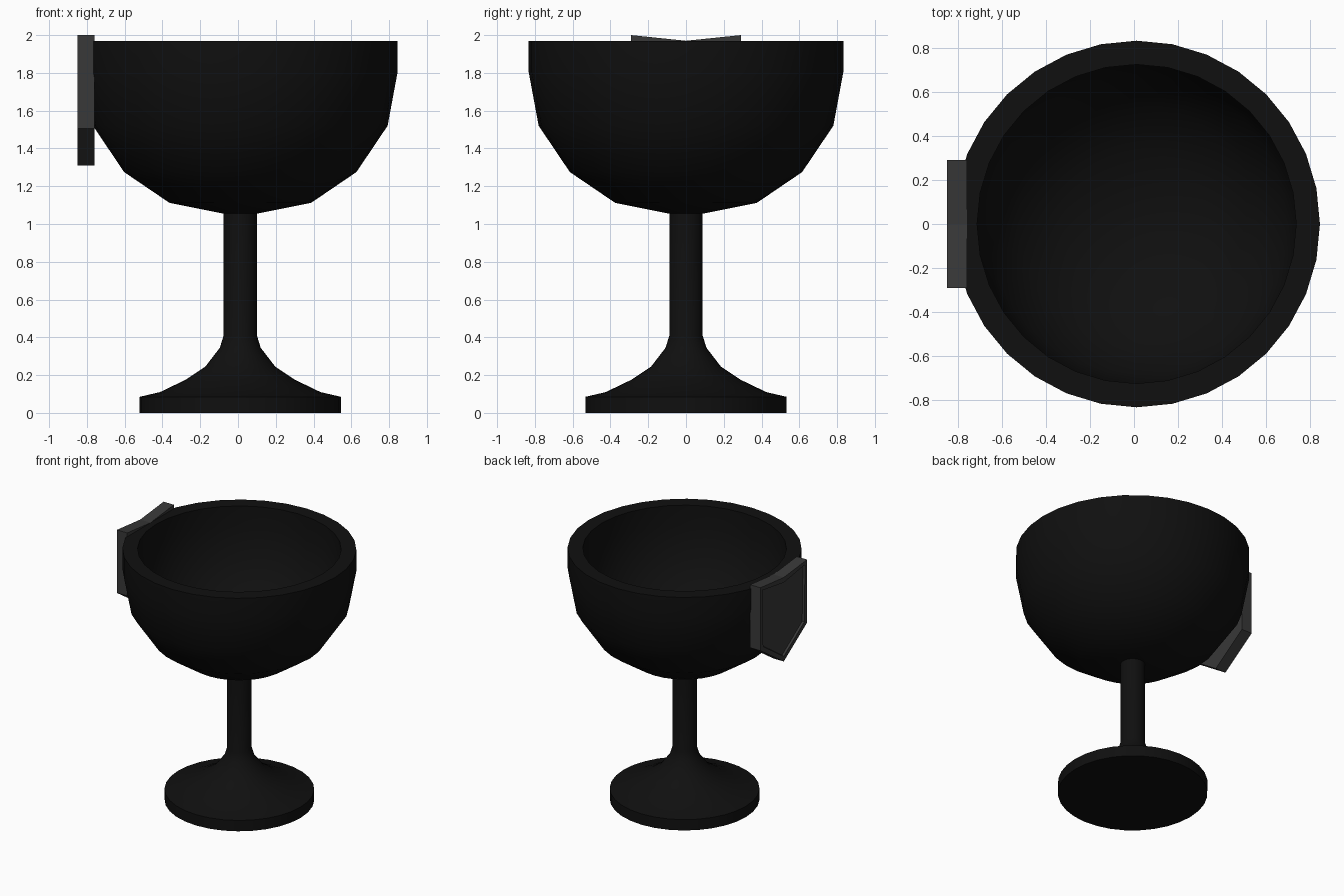
import bpy, bmesh, math

if "Cube" in bpy.data.objects:
    bpy.data.objects.remove(bpy.data.objects["Cube"])

CX, SIDES = 0.012, 32


def material(name, v):
    m = bpy.data.materials.new(name)
    m.diffuse_color = (v, v, v, 1)
    m.use_nodes = True
    m.node_tree.nodes["Principled BSDF"].inputs["Base Color"].default_value = m.diffuse_color
    return m


black = material("black", 0.005)
charcoal = material("dark grey", 0.04)


def add(name, bm, mat):
    bmesh.ops.recalc_face_normals(bm, faces=bm.faces)
    me = bpy.data.meshes.new(name)
    bm.to_mesh(me)
    bm.free()
    me.materials.append(mat)
    ob = bpy.data.objects.new(name, me)
    bpy.context.collection.objects.link(ob)
    return ob


def lathe(name, profile, mat):
    """Revolve (radius, z) points about the goblet axis."""
    bm = bmesh.new()
    vs = [bm.verts.new((CX + r, 0, z)) for r, z in profile]
    es = [bm.edges.new(p) for p in zip(vs, vs[1:])]
    bmesh.ops.spin(bm, geom=vs + es, cent=(CX, 0, 0), axis=(0, 0, 1),
                   angle=math.tau, steps=SIDES, use_duplicate=False)
    bmesh.ops.remove_doubles(bm, verts=bm.verts, dist=1e-4)
    ob = add(name, bm, mat)
    bpy.ops.object.select_all(action='DESELECT')
    ob.select_set(True)
    bpy.context.view_layer.objects.active = ob
    bpy.ops.object.shade_smooth_by_angle(angle=math.radians(40))
    return ob


# Hollow bowl: outside, rim, then inside
lathe("bowl", [(0, 1.055), (0.09, 1.055), (0.375, 1.112), (0.615, 1.275),
               (0.78, 1.52), (0.833, 1.805), (0.833, 1.97), (0.725, 1.97),
               (0.725, 1.81), (0.68, 1.56), (0.54, 1.355), (0.33, 1.215),
               (0.08, 1.165), (0, 1.165)], black)

# Foot flaring into the stem
lathe("stem_and_foot", [(0, 0), (0.533, 0), (0.533, 0.085), (0.425, 0.11),
                        (0.29, 0.175), (0.185, 0.245), (0.108, 0.345),
                        (0.088, 0.41), (0.088, 1.06)], black)

# Shield plate on the left side with a recessed panel
bm = bmesh.new()
outline = [(-0.29, 2.0), (0, 1.97), (0.29, 2.0), (0.29, 1.505), (0, 1.31), (-0.29, 1.505)]
face = bm.faces.new([bm.verts.new((-0.76, y, z)) for y, z in outline])
ext = bmesh.ops.extrude_face_region(bm, geom=[face], use_keep_orig=True)
bmesh.ops.translate(bm, vec=(-0.09, 0, 0),
                    verts=[g for g in ext["geom"] if isinstance(g, bmesh.types.BMVert)])
bmesh.ops.recalc_face_normals(bm, faces=bm.faces)
panel = min(bm.faces, key=lambda f: f.calc_center_median().x)
bmesh.ops.inset_region(bm, faces=[panel], thickness=0.04)
bmesh.ops.inset_region(bm, faces=[panel], thickness=0.006, depth=-0.015)
add("shield_plate", bm, charcoal)
